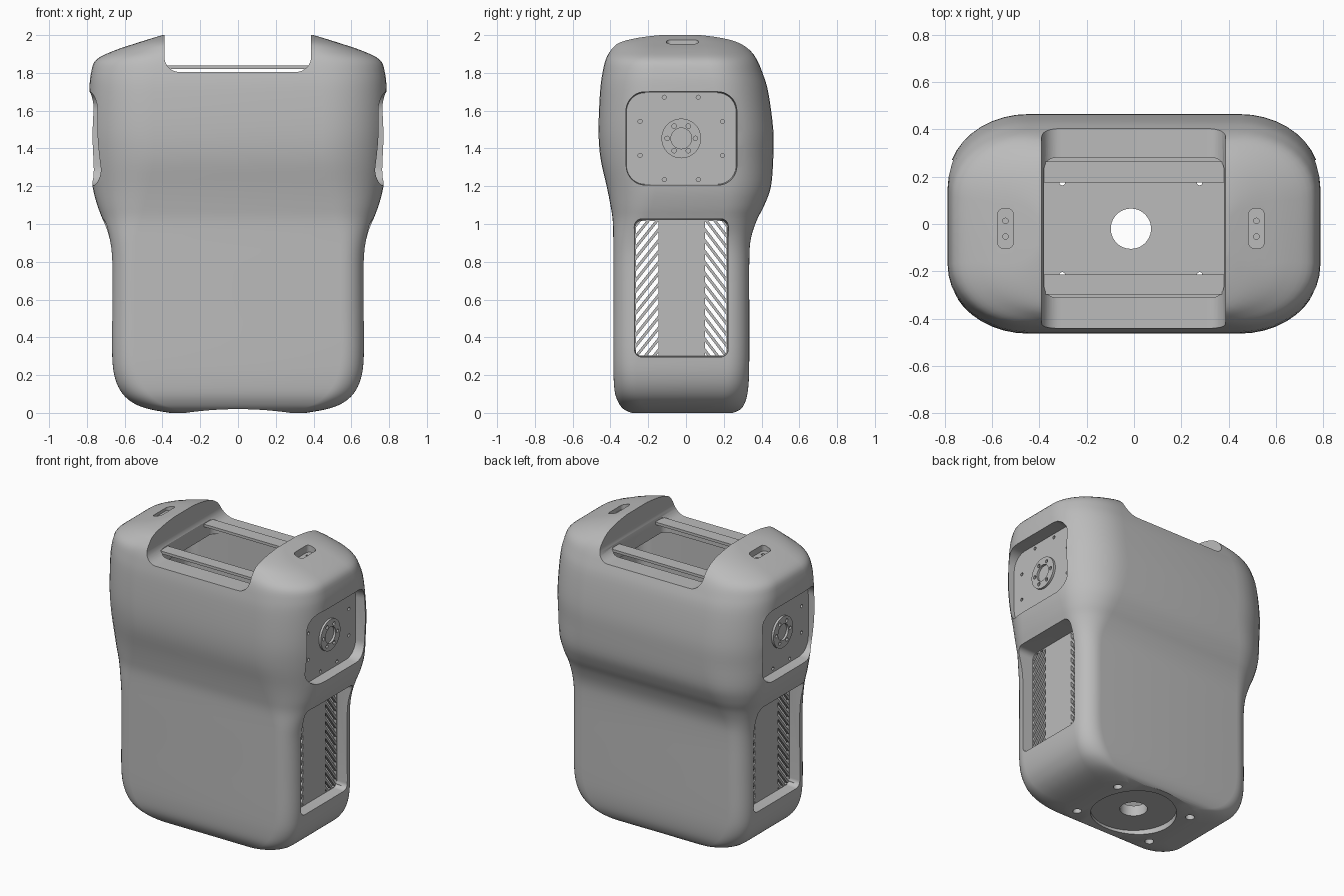
import bpy, bmesh
from math import sin, cos, pi
from mathutils import Vector

if "Cube" in bpy.data.objects:
    bpy.data.objects.remove(bpy.data.objects["Cube"])

grey = bpy.data.materials.new("matte grey")
grey.use_nodes = True
COLOUR = (0.5, 0.5, 0.5, 1)
grey.diffuse_color = COLOUR
grey.node_tree.nodes["Principled BSDF"].inputs["Base Color"].default_value = COLOUR


def make_object(name, bm):
    bmesh.ops.recalc_face_normals(bm, faces=bm.faces)
    mesh = bpy.data.meshes.new(name)
    bm.to_mesh(mesh)
    bm.free()
    mesh.materials.append(grey)
    obj = bpy.data.objects.new(name, mesh)
    bpy.context.collection.objects.link(obj)
    return obj


def outline(a0, a1, b0, b1, ra, rb, seg=10):
    """Rectangle with elliptical corners, counter-clockwise."""
    corners = ((a1 - ra, b1 - rb), (a0 + ra, b1 - rb), (a0 + ra, b0 + rb), (a1 - ra, b0 + rb))
    points = []
    for q, (a, b) in enumerate(corners):
        for i in range(seg + 1):
            t = (q + i / seg) * pi / 2
            points.append((a + ra * cos(t), b + rb * sin(t)))
    return points


def box(a0, a1, b0, b1, r):
    return outline(a0, a1, b0, b1, r, r)


def circle(a, b, r, n=32):
    return [(a + r * cos(2 * pi * i / n), b + r * sin(2 * pi * i / n)) for i in range(n)]


def skin(bm, rings):
    """Join equal rings of points into a closed solid."""
    rows = [[bm.verts.new(p) for p in ring] for ring in rings]
    n = len(rows[0])
    for low, high in zip(rows, rows[1:]):
        for i in range(n):
            j = (i + 1) % n
            bm.faces.new((low[i], low[j], high[j], high[i]))
    bm.faces.new(rows[0][::-1])
    bm.faces.new(rows[-1])


def prism(bm, axis, points, lo, hi, flare=0.0):
    """Extrude an outline along an axis, optionally widening at the far end."""
    place = {"X": lambda a, b, t: (t, a, b),
             "Y": lambda a, b, t: (a, t, b),
             "Z": lambda a, b, t: (a, b, t)}[axis]
    ca = sum(p[0] for p in points) / len(points)
    cb = sum(p[1] for p in points) / len(points)
    k = 1 + flare
    skin(bm, [[place(a, b, lo) for a, b in points],
              [place(ca + (a - ca) * k, cb + (b - cb) * k, hi) for a, b in points]])


def cut(obj, bm):
    """Subtract a solid and discard the cutter."""
    cutter = make_object("cutter", bm)
    cutter.hide_render = True
    mod = obj.modifiers.new("cut", "BOOLEAN")
    mod.operation = "DIFFERENCE"
    mod.solver = "EXACT"
    mod.object = cutter
    bpy.context.view_layer.objects.active = obj
    bpy.ops.object.modifier_apply(modifier=mod.name)
    bpy.data.objects.remove(cutter)


def cut_prisms(obj, *prisms):
    bm = bmesh.new()
    for args in prisms:
        prism(bm, *args)
    cut(obj, bm)


# Body sections: height, half width, front, back, corner radii
KEYS = [Vector(k) for k in (
    (0, .36, -.29, .25, .12, .12),
    (.02, .47, -.33, .29, .14, .12),
    (.05, .55, -.355, .31, .14, .12),
    (.1, .61, -.375, .325, .14, .12),
    (.18, .65, -.383, .333, .13, .12),
    (.3, .666, -.385, .335, .12, .12),
    (.55, .666, -.385, .335, .12, .12),
    (.8, .666, -.385, .335, .12, .12),
    (.92, .68, -.385, .343, .14, .13),
    (1.02, .715, -.388, .375, .2, .18),
    (1.1, .745, -.4, .415, .25, .22),
    (1.2, .77, -.42, .45, .3, .26),
    (1.35, .783, -.453, .462, .34, .28),
    (1.5, .787, -.463, .462, .34, .28),
    (1.7, .787, -.455, .435, .34, .28),
    (1.8, .778, -.442, .405, .34, .27),
    (1.87, .75, -.425, .375, .33, .26),
    (1.92, .65, -.4, .34, .3, .24),
    (1.96, .53, -.365, .29, .22, .2),
    (1.985, .45, -.29, .22, .16, .16),
    (2, .4, -.2, .14, .12, .12))]


def body_rings():
    last = len(KEYS) - 1
    sections = []
    for i in range(last):
        p0, p1, p2, p3 = (KEYS[min(max(i + d, 0), last)] for d in (-1, 0, 1, 2))
        for t in (0, .25, .5, .75):
            sections.append(.5 * (2 * p1 + (p2 - p0) * t + (2 * p0 - 5 * p1 + 4 * p2 - p3) * t ** 2
                                  + (3 * p1 - p0 - 3 * p2 + p3) * t ** 3))
    sections.append(KEYS[last])
    return [[(x, y, z) for x, y in outline(-hx, hx, yf, yb, rx, ry)]
            for z, hx, yf, yb, rx, ry in sections]


bm = bmesh.new()
skin(bm, body_rings())
shell = make_object("body_shell", bm)

# Handle notch, hollow interior and top opening
cut_prisms(shell, ("Y", box(-.39, .387, 1.805, 2.6, .08), -1, 1))
cut_prisms(shell, ("Z", box(-.57, .57, -.335, .285, .08), .11, 1.74))
cut_prisms(shell, ("Z", box(-.38, .38, -.31, .28, .05), 1.7, 1.86))

# Side pockets
UPPER, LOWER = .7, .59
for s in (1, -1):
    cut_prisms(shell,
               ("X", box(-.315, .265, 1.21, 1.695, .1), s * UPPER, s * .9, .05),
               ("X", box(-.27, .22, .3, 1.02, .04), s * LOWER, s * .9, .05))

# Slanted vent slots on both side panels
bm = bmesh.new()
PITCH, GAP, RISE = .058, .034, .15
for y0, y1, rise in ((-.265, -.145, RISE), (.1, .215, -RISE)):
    for i in range(-4, 17):
        z = .31 + i * PITCH + (RISE if rise < 0 else 0)
        bm.faces.new([bm.verts.new((-.63, y, h)) for y, h in
                      ((y0, z), (y1, z + rise), (y1, z + rise + GAP), (y0, z + GAP))])
for height, direction in ((.305, -1), (1.015, 1)):
    bmesh.ops.bisect_plane(bm, geom=bm.verts[:] + bm.edges[:] + bm.faces[:],
                           plane_co=(0, 0, height), plane_no=(0, 0, direction), clear_outer=True)
extruded = bmesh.ops.extrude_face_region(bm, geom=bm.faces[:], use_keep_orig=True)
bmesh.ops.translate(bm, vec=(1.26, 0, 0),
                    verts=[v for v in extruded["geom"] if isinstance(v, bmesh.types.BMVert)])
cut(shell, bm)

# Shoulder panel screw holes and bolted flanges
CY, CZ = -.025, 1.453
offsets = [(a * sa, b * sb) for a, b in ((.09, .218), (.218, .09)) for sa in (1, -1) for sb in (1, -1)]
for s, side in ((1, "left"), (-1, "right")):
    cut_prisms(shell, *[("X", circle(CY + a, CZ + b, .011, 12), s * (UPPER - .03), s * (UPPER + .02))
                        for a, b in offsets])
    bm = bmesh.new()
    prism(bm, "X", circle(CY, CZ, .105, 48), s * (UPPER - .025), s * (UPPER + .015))
    flange = make_object(side + "_shoulder_flange", bm)
    bolts = [(CY + .075 * cos(i * pi / 3), CZ + .075 * sin(i * pi / 3), .012, 12) for i in range(6)]
    cut_prisms(flange, *[("X", circle(*c), s * (UPPER - .01), s * (UPPER + .03))
                         for c in bolts + [(CY, CZ, .055, 32)]])

# Pill recesses on the shoulders, each with two screw holes
MIDX, MIDY = -.013, -.02
pills = [MIDX + .53, MIDX - .53]
cut_prisms(shell, *[("Z", box(x - .033, x + .033, -.103, .065, .025), 1.925, 2.1) for x in pills])
cut_prisms(shell, *[("Z", circle(x, MIDY + d, .012, 12), 1.89, 1.95) for x in pills for d in (.033, -.033)])

# Underside: shallow arch, round recess, screw holes and central hole
cut_prisms(shell, ("Y", circle(0, .02 - 1.96, 1.96, 256), -1, 1))
cut_prisms(shell, ("Z", circle(MIDX, MIDY, .265, 64), -.1, .038))
screws = [(MIDX + sx * .29, MIDY + sy * .195) for sx in (1, -1) for sy in (1, -1)]
cut_prisms(shell, *[("Z", circle(x, y, .028, 20), -.1, .06) for x, y in screws])
cut_prisms(shell, ("Z", circle(MIDX, MIDY, .085, 48), -.1, .2),
           *[("Z", circle(x, y, .012, 12), .04, .2) for x, y in screws])

# Rails bridging the top opening
for name, y0, y1 in (("back_rail", .175, .265), ("front_rail", -.298, -.213)):
    bm = bmesh.new()
    prism(bm, "Z", box(-.385, .385, y0, y1, .008), 1.82, 1.838)
    make_object(name, bm)

# Smooth shading with crisp edges
for obj in bpy.context.collection.objects:
    if obj.type == "MESH" and obj.data.materials and obj.data.materials[0] == grey:
        bpy.ops.object.select_all(action="DESELECT")
        obj.select_set(True)
        bpy.context.view_layer.objects.active = obj
        bpy.ops.object.shade_smooth_by_angle(angle=pi / 6)
